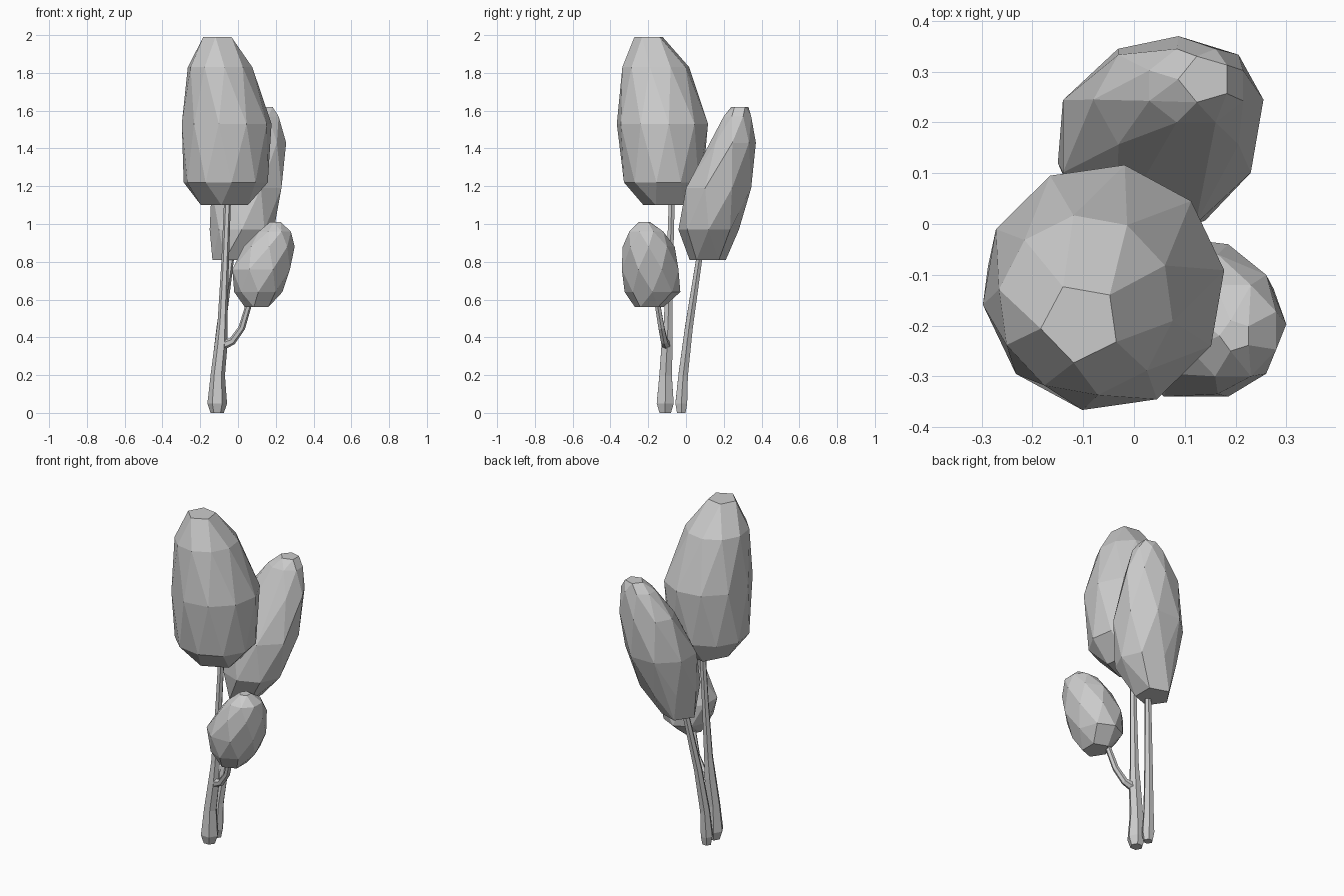
import bpy
import bmesh
from math import cos, sin, pi, radians
from mathutils import Vector

default_cube = bpy.data.objects.get("Cube")
if default_cube:
    bpy.data.objects.remove(default_cube, do_unlink=True)

# One plain grey for the whole model
grey = bpy.data.materials.new("plain_grey")
grey.use_nodes = True
colour = (0.6, 0.6, 0.6, 1.0)
grey.diffuse_color = colour
grey.node_tree.nodes["Principled BSDF"].inputs["Base Color"].default_value = colour


def add_object(name, bm):
    """Turn a bmesh into a flat shaded object."""
    bmesh.ops.recalc_face_normals(bm, faces=bm.faces)
    mesh = bpy.data.meshes.new(name)
    bm.to_mesh(mesh)
    bm.free()
    mesh.materials.append(grey)
    obj = bpy.data.objects.new(name, mesh)
    bpy.context.collection.objects.link(obj)
    return obj


def crown(name, rings, sides=8, shift=0, twist=0):
    """Faceted leaf mass: hull around staggered rings (z, x min, x max, y min, y max)."""
    bm = bmesh.new()
    for i, (z, x0, x1, y0, y1) in enumerate(rings):
        is_cap = i in (0, len(rings) - 1)
        count = 5 if is_cap else sides
        phase = 0.5 if is_cap else 0.5 * ((i + shift) % 2)
        grow = 1.06 if is_cap else 1 / cos(phase * 2 * pi / count)
        for k in range(count):
            a = (k + phase) * 2 * pi / count + radians(twist)
            bm.verts.new(((x0 + x1) / 2 + grow * cos(a) * (x1 - x0) / 2,
                          (y0 + y1) / 2 + grow * sin(a) * (y1 - y0) / 2, z))
    hull = bmesh.ops.convex_hull(bm, input=bm.verts)
    loose = set(hull["geom_interior"]) | set(hull["geom_unused"])
    bmesh.ops.delete(bm, geom=[g for g in loose if isinstance(g, bmesh.types.BMVert)],
                     context="VERTS")
    bmesh.ops.dissolve_limit(bm, angle_limit=radians(7), verts=bm.verts, edges=bm.edges)
    return add_object(name, bm)


def stem(name, path, sides=6):
    """Tapered tube through points given as (x, y, z, radius)."""
    bm = bmesh.new()
    points = [Vector(p[:3]) for p in path]
    loops = []
    for i, point in enumerate(points):
        along = points[min(i + 1, len(points) - 1)] - points[max(i - 1, 0)]
        side = Vector((0, 1, 0)).cross(along).normalized()
        up = along.normalized().cross(side)
        loops.append([bm.verts.new(point + path[i][3] * (
            side * cos(k * 2 * pi / sides) + up * sin(k * 2 * pi / sides)))
            for k in range(sides)])
    for low, high in zip(loops, loops[1:]):
        for k in range(sides):
            n = (k + 1) % sides
            bm.faces.new((low[k], low[n], high[n], high[k]))
    bm.faces.new(loops[0])
    bm.faces.new(loops[-1])
    return add_object(name, bm)


# Leaf crowns
crown("tall_crown", [
    (1.10, -0.19, 0.06, -0.22, 0.02),
    (1.22, -0.28, 0.15, -0.32, 0.08),
    (1.53, -0.30, 0.18, -0.37, 0.12),
    (1.83, -0.26, 0.07, -0.33, 0.01),
    (1.99, -0.18, -0.03, -0.27, -0.12),
], sides=10, twist=8)
crown("back_crown", [
    (0.81, -0.13, 0.05, 0.02, 0.21),
    (0.97, -0.15, 0.19, -0.04, 0.28),
    (1.19, -0.14, 0.23, 0.00, 0.345),
    (1.43, -0.08, 0.255, 0.12, 0.37),
    (1.57, 0.03, 0.215, 0.20, 0.345),
    (1.62, 0.09, 0.19, 0.24, 0.33),
], shift=1)
crown("small_crown", [
    (0.56, 0.04, 0.17, -0.27, -0.12),
    (0.64, -0.02, 0.235, -0.325, -0.03),
    (0.76, -0.03, 0.275, -0.34, -0.04),
    (0.88, 0.03, 0.30, -0.335, -0.06),
    (0.96, 0.11, 0.28, -0.30, -0.12),
    (1.01, 0.17, 0.23, -0.25, -0.19),
], shift=1)

# Trunks and the side branch
stem("main_trunk", [
    (-0.11, -0.11, 0.00, 0.035), (-0.11, -0.11, 0.05, 0.052),
    (-0.107, -0.108, 0.20, 0.038), (-0.09, -0.10, 0.36, 0.034),
    (-0.082, -0.095, 0.48, 0.026), (-0.068, -0.085, 0.80, 0.020),
    (-0.055, -0.075, 1.14, 0.018),
])
stem("back_trunk", [
    (-0.12, -0.025, 0.00, 0.026), (-0.12, -0.025, 0.05, 0.036),
    (-0.115, -0.015, 0.20, 0.029), (-0.09, 0.015, 0.45, 0.024),
    (-0.035, 0.075, 0.85, 0.018),
])
stem("side_branch", [
    (-0.10, -0.10, 0.35, 0.028), (-0.03, -0.115, 0.38, 0.020),
    (0.02, -0.13, 0.45, 0.018), (0.065, -0.155, 0.60, 0.016),
])
